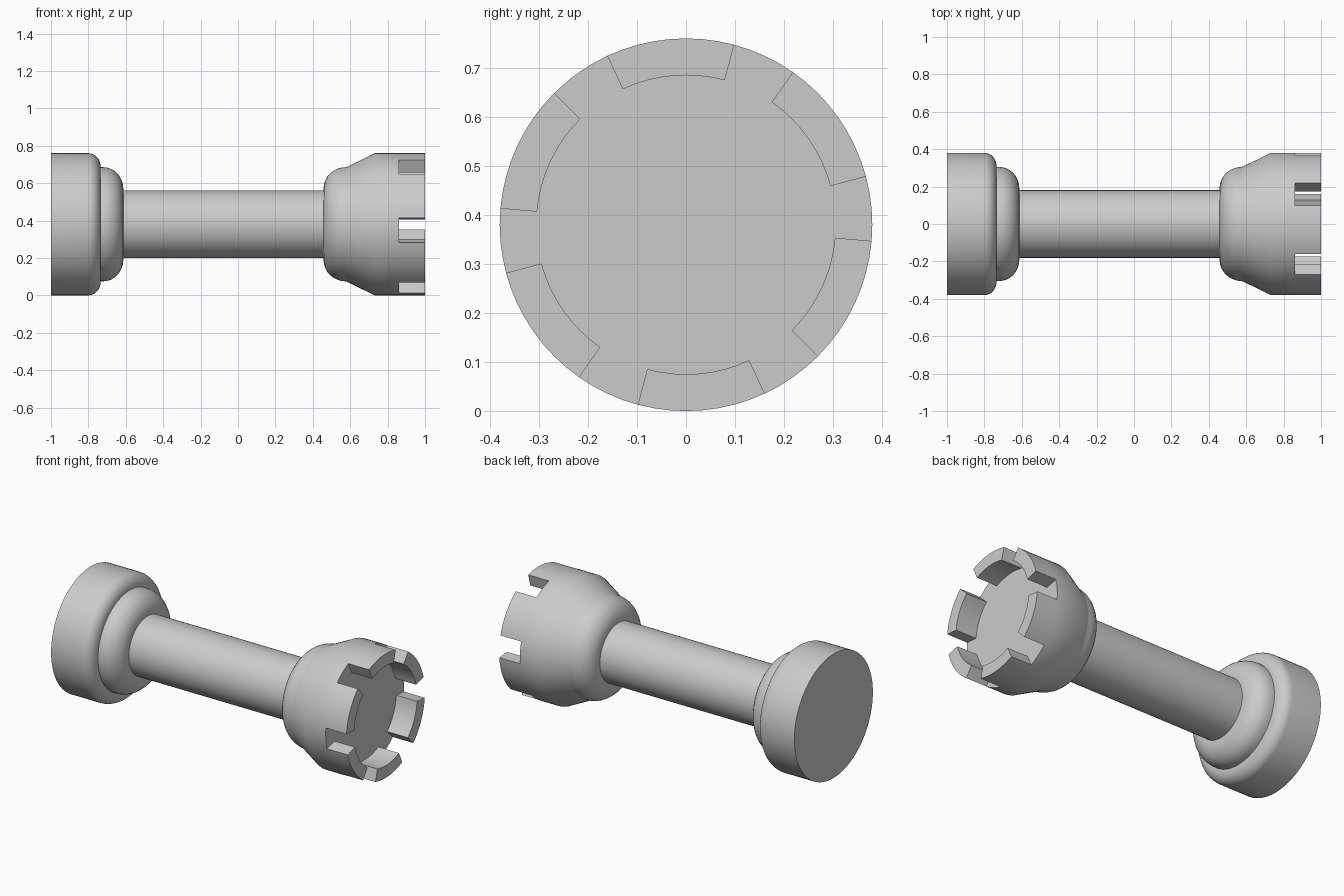
import bpy, bmesh
from math import sin, cos, pi, atan2, degrees, radians

cube = bpy.data.objects.get("Cube")
if cube:
    bpy.data.objects.remove(cube)

SEGMENTS = 72
RADIUS = 0.38
RIM, TOP = 0.86, 1.0

grey = bpy.data.materials.new("plain_grey")
grey.use_nodes = True
colour = (0.6, 0.6, 0.6, 1)
grey.diffuse_color = colour
grey.node_tree.nodes["Principled BSDF"].inputs["Base Color"].default_value = colour


def fillet(x_flat, x_end, r_out, r_in, steps=8):
    """Quarter-round from the outer radius at x_flat to the inner radius at x_end."""
    return [(x_flat + (x_end - x_flat) * sin(t), r_in + (r_out - r_in) * cos(t))
            for t in (i * pi / 2 / steps for i in range(steps + 1))]


def lathe(profile):
    """Turn (x, radius) points about the long axis and cap both ends."""
    bm = bmesh.new()
    rings = []
    for x, r in profile:
        angles = [2 * pi * i / SEGMENTS for i in range(SEGMENTS)]
        rings.append([bm.verts.new((x, r * cos(a), r * sin(a))) for a in angles])
    for a, b in zip(rings, rings[1:]):
        for i in range(SEGMENTS):
            j = (i + 1) % SEGMENTS
            bm.faces.new((a[i], a[j], b[j], b[i]))
    bm.faces.new(rings[0])
    bm.faces.new(rings[-1])
    return bm


def finish(name, bm):
    bmesh.ops.recalc_face_normals(bm, faces=bm.faces)
    mesh = bpy.data.meshes.new(name)
    bm.to_mesh(mesh)
    bm.free()
    mesh.materials.append(grey)
    ob = bpy.data.objects.new(name, mesh)
    ob.location.z = RADIUS
    bpy.context.collection.objects.link(ob)
    bpy.ops.object.select_all(action="DESELECT")
    ob.select_set(True)
    bpy.context.view_layer.objects.active = ob
    bpy.ops.object.shade_smooth_by_angle(angle=radians(30))


# Foot disc with a rounded shoulder
finish("base", lathe([(-1, RADIUS)] + fillet(-0.80, -0.735, RADIUS, 0.31)))

# Rounded ring between the foot and the shaft
finish("base_ring", lathe([(-0.76, 0.305)] + fillet(-0.72, -0.613, 0.305, 0.19)))

# Plain shaft
finish("shaft", lathe([(-0.65, 0.181), (0.5, 0.181)]))

# Flared head with a flat floor
head = lathe(fillet(0.575, 0.457, 0.305, 0.19)[::-1]
             + [(0.585, 0.308), (0.73, RADIUS), (RIM, RADIUS), (RIM, 0.305)])

# Six battlements raised from the rim, leaving narrow gaps between them
raised = []
for f in head.faces:
    c = f.calc_center_median()
    on_rim = len(f.verts) == 4 and all(abs(v.co.x - RIM) < 1e-4 for v in f.verts)
    if on_rim and (degrees(atan2(c.z, c.y)) + 5) % 60 > 20:
        raised.append(f)
result = bmesh.ops.extrude_face_region(head, geom=raised)["geom"]
moved = [g for g in result if isinstance(g, bmesh.types.BMVert)]
bmesh.ops.translate(head, verts=moved, vec=(TOP - RIM, 0, 0))
leftover = [f for f in raised if f.is_valid]
if leftover:
    bmesh.ops.delete(head, geom=leftover, context="FACES_ONLY")
finish("head", head)
